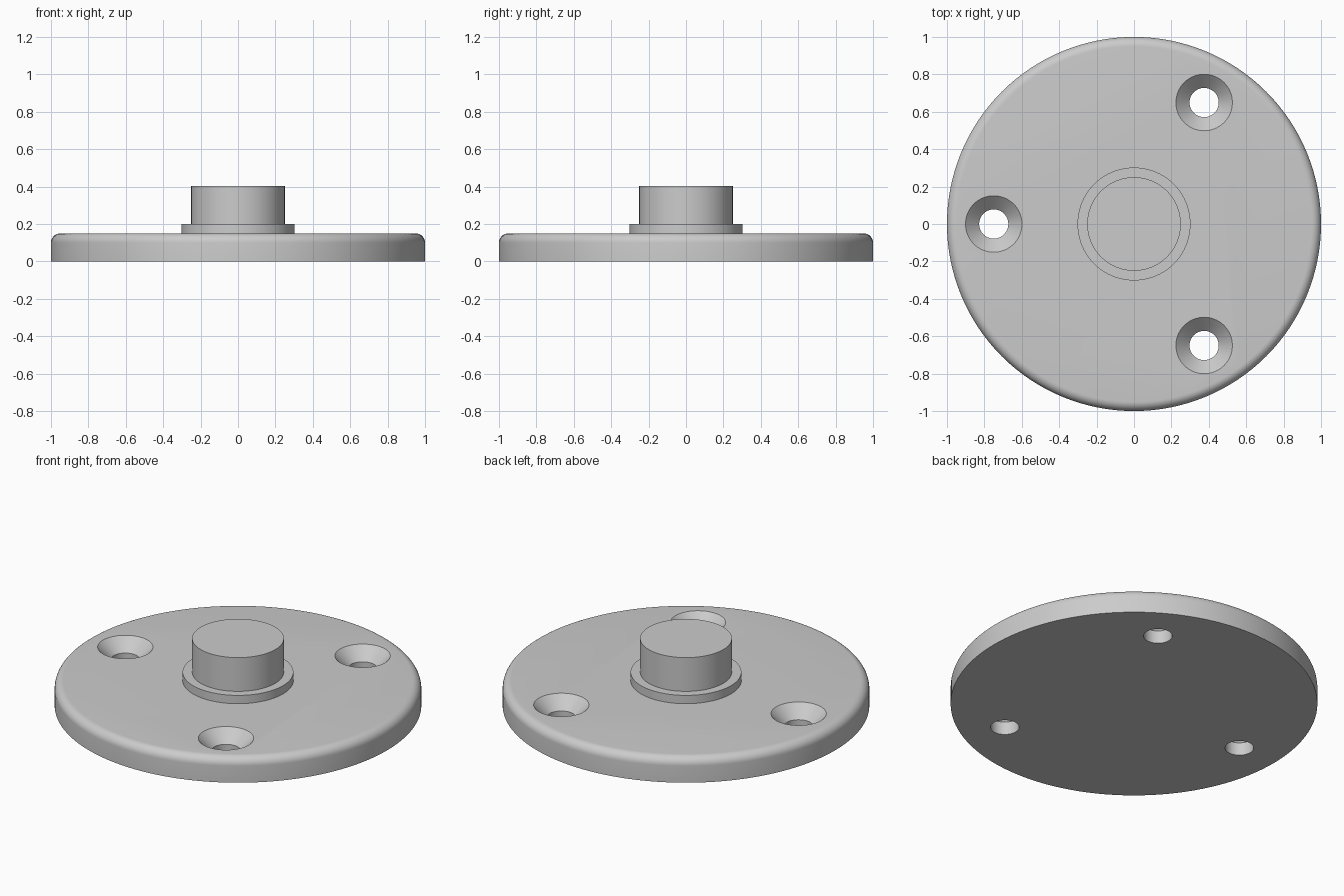
import bpy, bmesh, math

cube = bpy.data.objects.get("Cube")
if cube:
    bpy.data.objects.remove(cube, do_unlink=True)

SEGMENTS = 128

grey = bpy.data.materials.new("light grey")
grey.use_nodes = True
colour = (0.6, 0.6, 0.6, 1)
grey.diffuse_color = colour
grey.node_tree.nodes["Principled BSDF"].inputs["Base Color"].default_value = colour


def lathe(name, profile, centre=(0, 0), segments=SEGMENTS):
    """Stack rings of (radius, height) into a closed turned solid."""
    bm = bmesh.new()
    rings = []
    for radius, z in profile:
        rings.append([bm.verts.new((radius * math.cos(math.tau * i / segments),
                                    radius * math.sin(math.tau * i / segments), z))
                      for i in range(segments)])
    for low, high in zip(rings, rings[1:]):
        for i in range(segments):
            j = (i + 1) % segments
            bm.faces.new((low[i], low[j], high[j], high[i]))
    bm.faces.new(rings[0][::-1])
    bm.faces.new(rings[-1])
    mesh = bpy.data.meshes.new(name)
    bm.to_mesh(mesh)
    bm.free()
    mesh.materials.append(grey)
    obj = bpy.data.objects.new(name, mesh)
    obj.location = (*centre, 0)
    bpy.context.collection.objects.link(obj)
    return obj


def smooth(obj):
    bpy.ops.object.select_all(action='DESELECT')
    obj.select_set(True)
    bpy.context.view_layer.objects.active = obj
    bpy.ops.object.shade_smooth_by_angle(angle=math.radians(30))


# Round base plate with a rolled upper rim
thickness, fillet = 0.15, 0.05
rim = [(1 - fillet + fillet * math.cos(a), thickness - fillet + fillet * math.sin(a))
       for a in (math.pi / 2 * k / 8 for k in range(9))]
plate = lathe("base_plate", [(1, 0)] + rim)

# Three countersunk screw holes
for n in range(3):
    angle = math.radians(60 + 120 * n)
    cutter = lathe(f"screw_hole_cutter_{n + 1}",
                   [(0.078, -0.05), (0.078, 0.077), (0.151, 0.15), (0.151, 0.25)],
                   (0.75 * math.cos(angle), 0.75 * math.sin(angle)), 64)
    cut = plate.modifiers.new("screw_hole", 'BOOLEAN')
    cut.operation = 'DIFFERENCE'
    cut.solver = 'EXACT'
    cut.object = cutter
    bpy.context.view_layer.objects.active = plate
    bpy.ops.object.modifier_apply(modifier=cut.name)
    bpy.data.objects.remove(cutter, do_unlink=True)
smooth(plate)

# Central collar and post
smooth(lathe("collar_and_post", [(0.302, 0.15), (0.302, 0.2), (0.25, 0.2), (0.25, 0.403)]))
